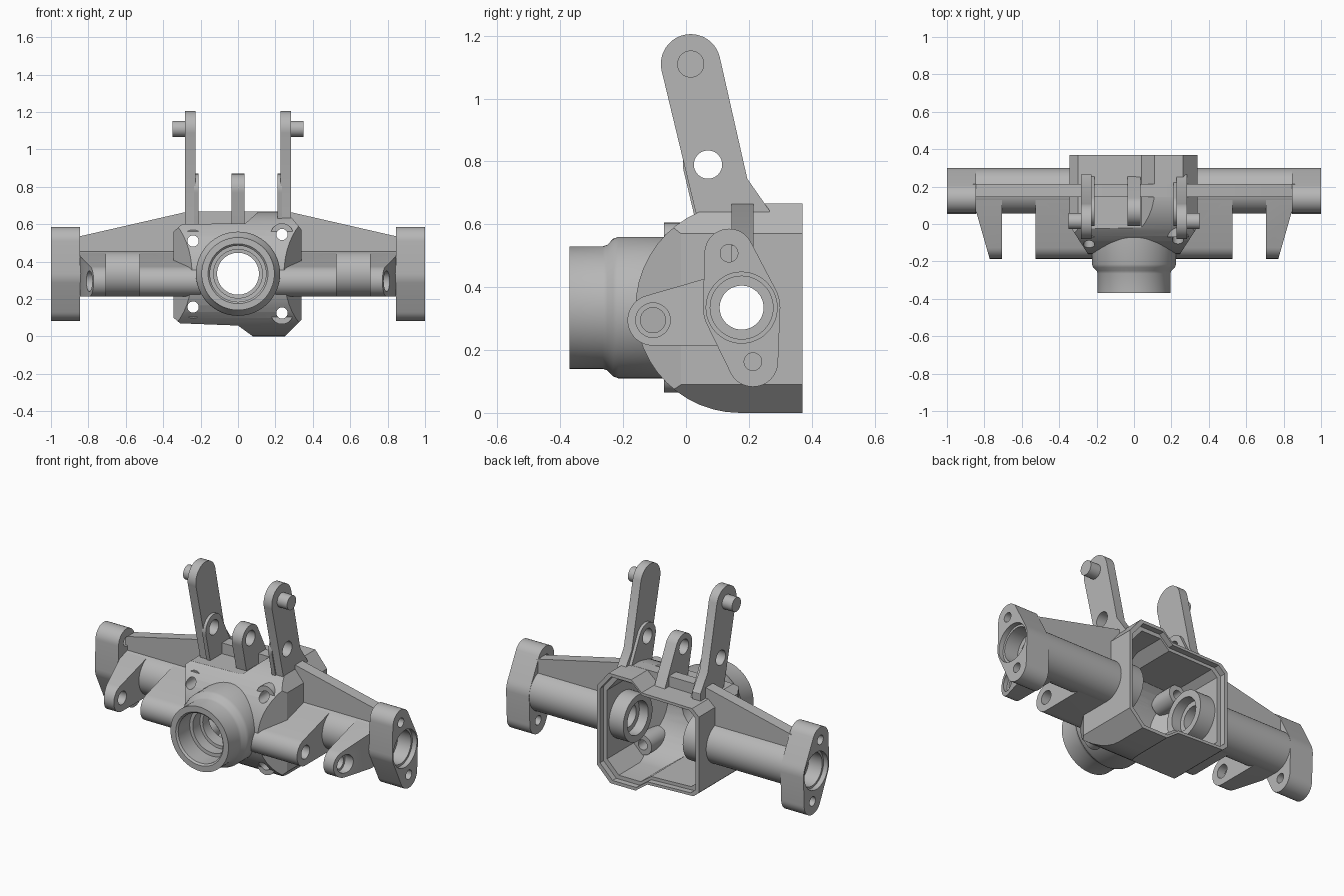
import bpy, bmesh
from math import sin, cos, radians, tau
from mathutils import Vector
from mathutils.geometry import convex_hull_2d

if "Cube" in bpy.data.objects:
    bpy.data.objects.remove(bpy.data.objects["Cube"])

metal = bpy.data.materials.new("plain grey metal")
metal.use_nodes = True
GREY = (0.47, 0.47, 0.47, 1)
metal.diffuse_color = GREY
metal.node_tree.nodes["Principled BSDF"].inputs["Base Color"].default_value = GREY

AXLE = (0.177, 0.335)      # axle centre line in y, z
MID_Z = 0.335
parts, cutters = [], []


def make(name, bm, cutter=False):
    bmesh.ops.recalc_face_normals(bm, faces=bm.faces)
    mesh = bpy.data.meshes.new(name)
    bm.to_mesh(mesh)
    bm.free()
    mesh.materials.append(metal)
    ob = bpy.data.objects.new(name, mesh)
    bpy.context.collection.objects.link(ob)
    ob.hide_render = cutter
    (cutters if cutter else parts).append(ob)
    return ob


def place(axis, u, v, w):
    return {"x": (w, u, v), "y": (u, w, v), "z": (u, v, w)}[axis]


def prism(name, pts, axis, a, b, cutter=False):
    bm = bmesh.new()
    ends = [[bm.verts.new(place(axis, u, v, w)) for u, v in pts] for w in (a, b)]
    for ring in ends:
        bm.faces.new(ring)
    n = len(pts)
    for i in range(n):
        j = (i + 1) % n
        bm.faces.new((ends[0][i], ends[0][j], ends[1][j], ends[1][i]))
    return make(name, bm, cutter)


def circle(u, v, r, n=48):
    return [(u + r * cos(tau * i / n), v + r * sin(tau * i / n)) for i in range(n)]


def hull(*circles):
    pts = []
    for u, v, r in circles:
        pts += circle(u, v, r) if r else [(u, v)]
    return [pts[i] for i in convex_hull_2d([Vector(p) for p in pts])]


def rod(name, centre, r, axis, a, b, cutter=False):
    return prism(name, circle(*centre, r), axis, a, b, cutter)


def lathe_y(name, profile, cutter=False, n=64):
    """Closed solid turned about the nose axis from (y, radius) pairs."""
    bm = bmesh.new()
    rings = [[bm.verts.new((u, y, v)) for u, v in circle(0, MID_Z, r, n)]
             for y, r in profile]
    bm.faces.new(rings[0])
    bm.faces.new(rings[-1])
    for lo, hi in zip(rings, rings[1:]):
        for i in range(n):
            j = (i + 1) % n
            bm.faces.new((lo[i], lo[j], hi[j], hi[i]))
    return make(name, bm, cutter)


def combine(ob, others, op="DIFFERENCE"):
    bpy.context.view_layer.objects.active = ob
    for other in others:
        mod = ob.modifiers.new("cut", "BOOLEAN")
        mod.operation, mod.object, mod.solver = op, other, "EXACT"
        bpy.ops.object.modifier_apply(modifier=mod.name)


# Stepped outline of the central housing, in x and z
outline = [(-0.345, 0.1), (-0.31, 0.07), (0, 0.058), (0.08, 0), (0.25, 0),
           (0.34, 0.09), (0.34, 0.57), (0.26, 0.667), (0.11, 0.667),
           (0.04, 0.605), (-0.3, 0.6), (-0.345, 0.56)]


def inset(k):
    return [(x * k, MID_Z + (z - MID_Z) * k) for x, z in outline]


def plan(w, d):
    return [(-w, 0.6), (-w, d), (-w + 0.11, d - 0.17), (w - 0.11, d - 0.17), (w, d), (w, 0.6)]


# Central housing: outline limited by a rounded drum and angled front corners
housing = prism("housing", outline, "y", -0.2, 0.37)
drum = prism("drum_limit", hull((0.172, 0.333, 0.333), (0.6, 0, 0), (0.6, 0.666, 0)),
             "x", -0.5, 0.5, True)
corners = prism("corner_limit", plan(0.35, 0), "z", -0.1, 0.8, True)
combine(housing, [drum, corners], "INTERSECT")

# Hollow inside, with a shallow lip round the rear opening
cavity = prism("cavity", inset(0.87), "y", -0.19, 0.45, True)
drum_in = prism("cavity_drum", hull((0.172, 0.333, 0.292), (0.6, 0.04, 0), (0.6, 0.626, 0)),
                "x", -0.5, 0.5, True)
corners_in = prism("cavity_corners", plan(0.31, 0.04), "z", -0.1, 0.8, True)
combine(cavity, [drum_in, corners_in], "INTERSECT")
lip = prism("lip_recess", inset(0.94), "y", 0.335, 0.45, True)

# Nose tube with stepped bore
nose = lathe_y("nose_tube", [(-0.37, 0.195), (-0.265, 0.195), (-0.25, 0.2),
                             (-0.232, 0.219), (-0.215, 0.225), (0.0, 0.225)])
bore = lathe_y("nose_bore", [(-0.5, 0.16), (-0.37, 0.16), (-0.36, 0.15), (-0.25, 0.15),
                             (-0.249, 0.13), (-0.18, 0.13), (-0.179, 0.112), (0.2, 0.112)], True)
axle_bore = rod("axle_bore", AXLE, 0.07, "x", -1.2, 1.2, True)
pin_bore = rod("link_bore", (-0.105, 0.295), 0.04, "x", -1.2, 1.2, True)

# Screw bosses on the front of the housing
screw_holes = []
for i, spot in enumerate([(-0.24, 0.51), (0.235, 0.545), (-0.24, 0.157), (0.235, 0.125)]):
    boss = rod(f"screw_boss_{i + 1}", spot, 0.06, "y", -0.07, 0.08)
    hole = rod("screw_hole", spot, 0.03, "y", -0.3, 0.34, True)
    screw_holes.append(hole)
    combine(boss, [hole])
combine(housing, [cavity, lip, bore, axle_bore] + screw_holes)
combine(nose, [cavity, bore])

# Raised rib along the top of the axle
rib = prism("top_rib", [(-0.86, 0.42), (-0.86, 0.532), (-0.27, 0.667), (0.27, 0.667),
                        (0.86, 0.532), (0.86, 0.42)], "y", 0.145, 0.215)
combine(rib, [cavity])

link_shape = hull((-0.105, 0.295, 0.081), (*AXLE, 0.121))
tab_shape = hull((0.07, 0.79, 0.08), (0.04, 0.57, 0), (0.27, 0.57, 0))
arm_shape = [(0.015 + 0.095 * cos(radians(a)), 1.11 + 0.095 * sin(radians(a)))
             for a in range(13, 194, 6)]
arm_shape += [(0.04, 0.6), (0.04, 0.57), (0.265, 0.57), (0.265, 0.645), (0.195, 0.745)]
tab_hole = rod("tab_hole", (0.07, 0.79), 0.045, "x", -0.5, 0.5, True)

for side, s in (("left", 1), ("right", -1)):
    # Axle tube and the bearing ring inside the housing
    tube = rod(f"{side}_axle_tube", AXLE, 0.122, "x", s * 0.315, s * 0.86)
    ring = rod(f"{side}_bearing_ring", AXLE, 0.14, "x", s * 0.2, s * 0.325)
    seat = rod("bearing_seat", AXLE, 0.1, "x", s * 0.1, s * 0.26, True)
    combine(tube, [axle_bore])
    combine(ring, [axle_bore, seat])

    # Tilted end flange with two bolt holes
    flange = prism(f"{side}_end_flange", hull((*AXLE, 0.123), (0.137, 0.508, 0.078),
                   (0.213, 0.163, 0.08)), "x", s * 0.845, s)
    holes = [rod("bolt_hole", c, 0.028, "x", s * 0.8, s * 1.1, True)
             for c in ((0.137, 0.508), (0.213, 0.163))]
    holes.append(rod("flange_seat", AXLE, 0.113, "x", s * 0.97, s * 1.1, True))
    holes.append(rod("flange_bore", AXLE, 0.1, "x", s * 0.88, s * 1.1, True))
    combine(flange, holes + [axle_bore])

    # Inner and outer link mounts in front of the axle
    inner = prism(f"{side}_inner_link_mount", link_shape, "x", s * 0.2, s * 0.527)
    combine(inner, [cavity, bore, pin_bore, axle_bore])
    outer = prism(f"{side}_outer_link_mount", link_shape, "x", s * 0.705, s * 0.85)
    taper = prism("taper_limit", [(s * x, y) for x, y in ((0.6, -0.3), (0.74, -0.3),
                  (0.772, -0.185), (0.845, 0.07), (0.845, 0.4), (0.6, 0.4))],
                  "z", 0, 0.8, True)
    combine(outer, [taper], "INTERSECT")
    recess = rod("link_recess", (-0.105, 0.295), 0.055, "x", s * 0.755, s * 0.9, True)
    combine(outer, [pin_bore, recess, axle_bore])

    # Tall arm, outward pin and small tab beside it
    arm = prism(f"{side}_tall_arm", arm_shape, "x", s * 0.228, s * 0.283)
    rod(f"{side}_arm_pin", (0.015, 1.11), 0.043, "x", s * 0.27, s * 0.35)
    tab = prism(f"{side}_small_tab", tab_shape, "x", s * 0.21, s * 0.235)
    combine(arm, [tab_hole, cavity])
    combine(tab, [tab_hole, cavity])

# Centre tab on top of the housing
centre = prism("centre_tab", tab_shape, "x", -0.035, 0.035)
combine(centre, [tab_hole, cavity])

for ob in cutters:
    bpy.data.objects.remove(ob)
bpy.ops.object.select_all(action="DESELECT")
for ob in parts:
    ob.select_set(True)
bpy.context.view_layer.objects.active = housing
bpy.ops.object.shade_smooth_by_angle(angle=radians(30))
